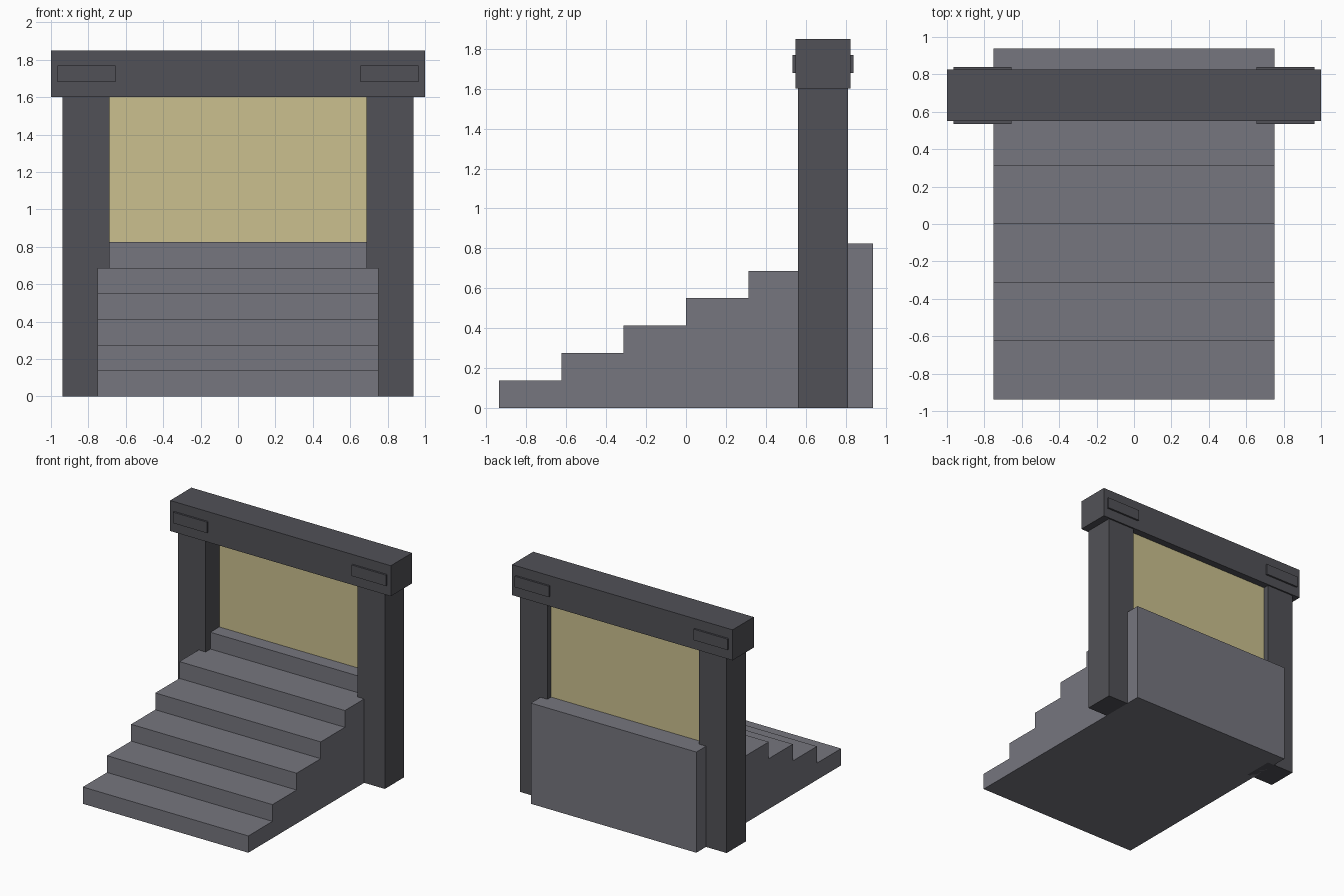
import bpy
import bmesh

cube = bpy.data.objects.get("Cube")
if cube:
    bpy.data.objects.remove(cube, do_unlink=True)


def make_material(name, rgb):
    mat = bpy.data.materials.new(name)
    mat.use_nodes = True
    colour = (*rgb, 1.0)
    mat.diffuse_color = colour
    mat.node_tree.nodes["Principled BSDF"].inputs["Base Color"].default_value = colour
    return mat


stone = make_material("grey stone", (0.18, 0.18, 0.21))
dark = make_material("dark stone", (0.083, 0.083, 0.095))
cream = make_material("pale yellow", (0.60, 0.53, 0.275))


def add_object(name, bm, mat):
    bmesh.ops.recalc_face_normals(bm, faces=bm.faces)
    mesh = bpy.data.meshes.new(name)
    bm.to_mesh(mesh)
    bm.free()
    mesh.materials.append(mat)
    obj = bpy.data.objects.new(name, mesh)
    bpy.context.collection.objects.link(obj)
    return obj


def box(name, low, high, mat):
    bm = bmesh.new()
    bmesh.ops.create_cube(bm, size=1)
    for v in bm.verts:
        v.co = [h if c > 0 else l for c, l, h in zip(v.co, low, high)]
    return add_object(name, bm, mat)


# Staircase: stepped side profile extruded across the width
STEPS, TREAD, RISE, HALF = 6, 0.3125, 0.1375, 0.75
front = -STEPS * TREAD / 2
profile = [(front, 0)]
for i in range(STEPS):
    z = (i + 1) * RISE
    profile += [(front + i * TREAD, z), (front + (i + 1) * TREAD, z)]
profile.append((-front, 0))

bm = bmesh.new()
side = bm.faces.new([bm.verts.new((-HALF, y, z)) for y, z in profile])
grown = bmesh.ops.extrude_face_region(bm, geom=[side])
moved = [g for g in grown["geom"] if isinstance(g, bmesh.types.BMVert)]
bmesh.ops.translate(bm, verts=moved, vec=(2 * HALF, 0, 0))
add_object("staircase", bm, stone)

# Gateway: a pillar and a raised lintel plate on each side
for label, s in (("left", 1), ("right", -1)):
    x = sorted((s * 0.6875, s * 0.9375))
    box(label + "_pillar", (x[0], 0.5625, 0), (x[1], 0.8125, 1.6), dark)
    x = sorted((s * 0.655, s * 0.965))
    box(label + "_lintel_plate", (x[0], 0.535, 1.68), (x[1], 0.84, 1.77), dark)

# Lintel across the pillars
box("lintel", (-1, 0.55, 1.6), (1, 0.825, 1.85), dark)

# Thin panel filling the doorway above the top step
box("doorway_panel", (-0.6875, 0.74, STEPS * RISE), (0.6875, 0.765, 1.6), cream)
